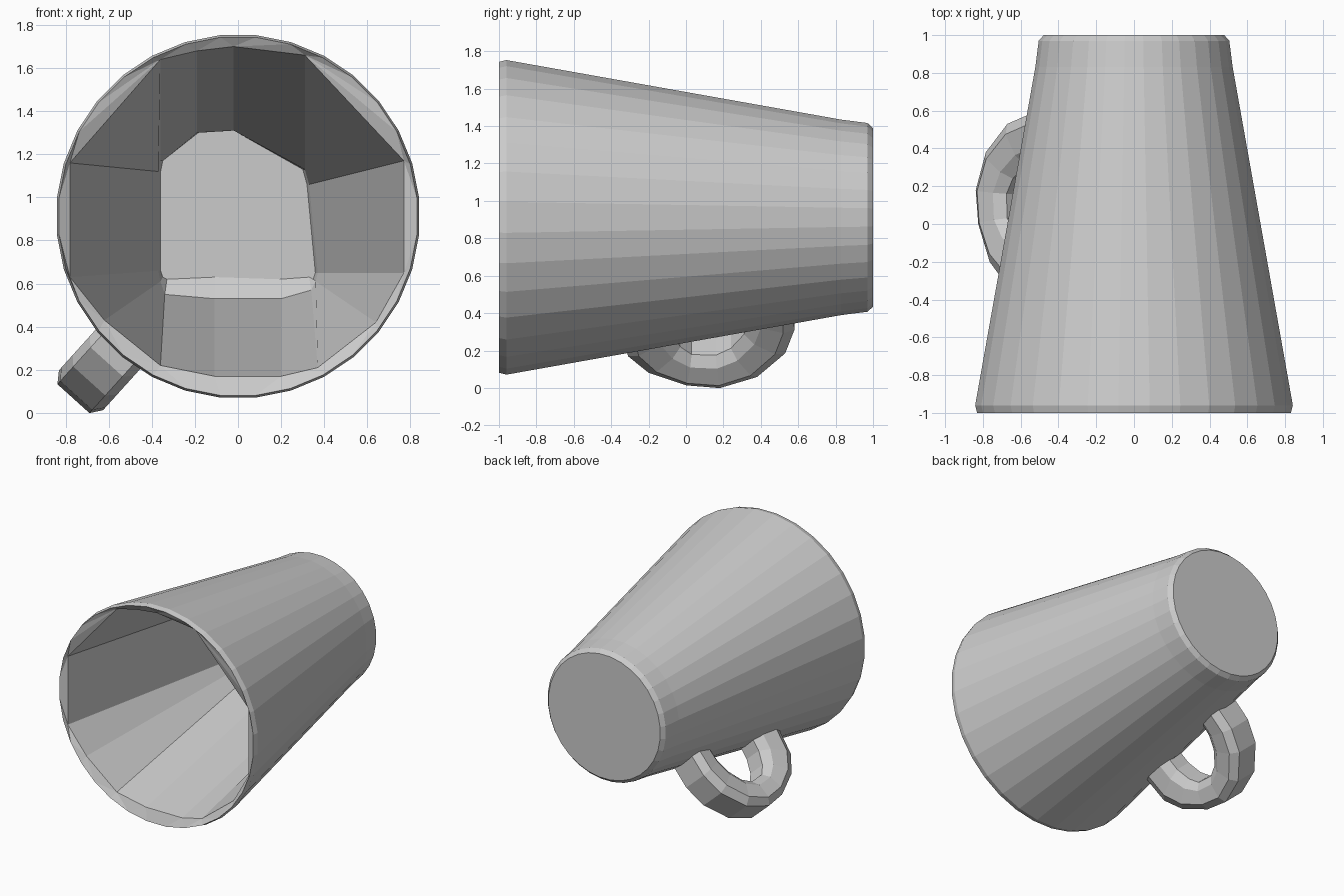
import bpy, bmesh
from math import sin, cos, tau
from mathutils import Vector

if "Cube" in bpy.data.objects:
    bpy.data.objects.remove(bpy.data.objects["Cube"])

CZ = 0.912   # height of the cup's axis
N = 32       # sides of the outer wall


def finish(bm, name):
    bmesh.ops.recalc_face_normals(bm, faces=bm.faces)
    mesh = bpy.data.meshes.new(name)
    bm.to_mesh(mesh)
    bm.free()
    obj = bpy.data.objects.new(name, mesh)
    bpy.context.collection.objects.link(obj)
    return obj


def ring(bm, points):
    return [bm.verts.new(p) for p in points]


def loft(bm, a, b):
    n = len(a)
    for i in range(n):
        j = (i + 1) % n
        bm.faces.new([a[i], a[j], b[j], b[i]])


def loop_edges(bm, r):
    out = []
    for i in range(len(r)):
        pair = (r[i], r[(i + 1) % len(r)])
        out.append(bm.edges.get(pair) or bm.edges.new(pair))
    return out


# Cup lying on its side: tapered outer wall, mouth at -y, base at +y
bm = bmesh.new()
profile = [(-1.0, 0.835), (-0.96, 0.845), (0.83, 0.525), (0.97, 0.507), (1.0, 0.48)]
rings = [ring(bm, [(r * cos(tau * (i + .5) / N), y, CZ + r * sin(tau * (i + .5) / N))
                   for i in range(N)]) for y, r in profile]
for a, b in zip(rings, rings[1:]):
    loft(bm, a, b)
bm.faces.new(rings[-1])

# Faceted inside: (x, z) at the mouth and at the floor, counter-clockwise
mouth = [(0.77, 1.17), (0.31, 1.66), (-0.02, 1.70), (-0.19, 1.68), (-0.36, 1.64),
         (-0.78, 1.16), (-0.78, 0.63), (-0.62, 0.43), (-0.36, 0.22), (-0.11, 0.17),
         (0.20, 0.17), (0.37, 0.21), (0.64, 0.42), (0.77, 0.65)]
deep = [(0.33, 1.06), (0.31, 1.13), (-0.02, 1.31), (-0.19, 1.30), (-0.36, 1.17),
        (-0.37, 1.12), (-0.37, 0.66), (-0.36, 0.61), (-0.34, 0.55), (-0.11, 0.53),
        (0.20, 0.53), (0.34, 0.57), (0.36, 0.61), (0.37, 0.65)]
floor = [(x * 0.97, max(z, 0.62 + 0.01 * (i % 2))) for i, (x, z) in enumerate(deep)]
inner = [ring(bm, [(x, y, z) for x, z in pts])
         for y, pts in ((-0.97, mouth), (0.80, deep), (0.86, floor))]
for a, b in zip(inner, inner[1:]):
    loft(bm, a, b)
bm.faces.new(inner[-1])

# Rim joins the outer wall to the faceted inside
bmesh.ops.bridge_loops(bm, edges=loop_edges(bm, rings[0]) + loop_edges(bm, inner[0]))
finish(bm, "cup_body")

# Handle: outer and inner edge as (y, distance from axis), swept chamfered section
out_edge = [(-0.35, 0.71), (-0.31, 0.91), (-0.20, 1.03), (0.0, 1.12), (0.18, 1.14),
            (0.38, 1.06), (0.53, 0.89), (0.58, 0.72), (0.57, 0.55)]
in_edge = [(-0.10, 0.655), (-0.08, 0.77), (-0.03, 0.87), (0.03, 0.925), (0.16, 0.93),
           (0.24, 0.88), (0.31, 0.78), (0.34, 0.68), (0.34, 0.585)]
section = [(0, -.10), (0, .10), (.25, .138), (.75, .12),
           (1, .07), (1, -.07), (.75, -.12), (.25, -.138)]
u = Vector((-0.67, 0, -0.742))   # direction the handle points
w = Vector((-0.742, 0, 0.67))    # across the handle
bm = bmesh.new()
loops = []
for o, i in zip(out_edge, in_edge):
    pts = []
    for t, s in section:
        y, d = Vector(o).lerp(Vector(i), t)
        pts.append(Vector((0, y, CZ)) + u * d + w * s)
    loops.append(ring(bm, pts))
for a, b in zip(loops, loops[1:]):
    loft(bm, a, b)
bm.faces.new(loops[0])
bm.faces.new(loops[-1])
finish(bm, "handle")
